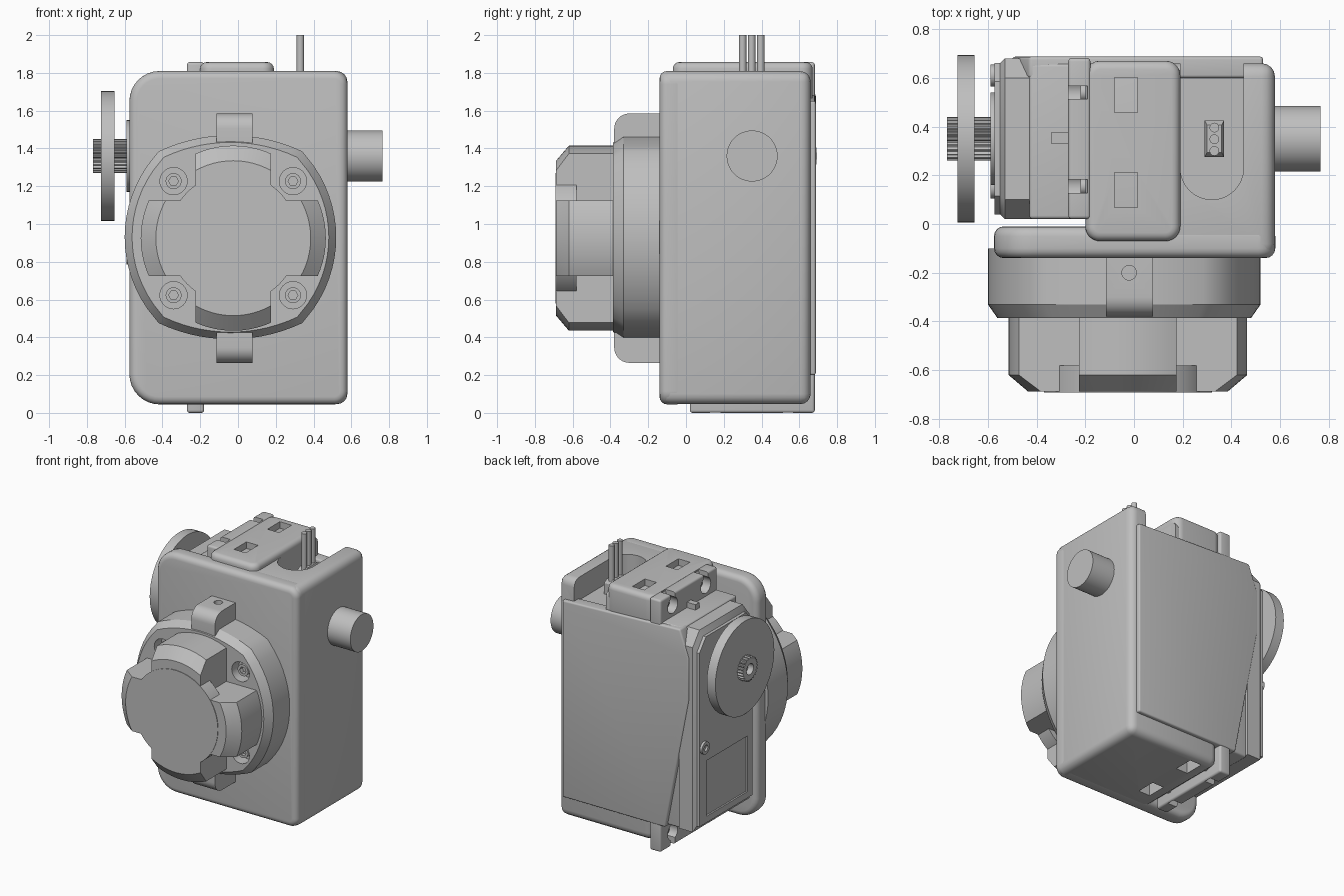
import bpy, bmesh
from math import sin, cos, pi, sqrt

if "Cube" in bpy.data.objects:
    bpy.data.objects.remove(bpy.data.objects["Cube"], do_unlink=True)

grey = bpy.data.materials.new("plain grey")
grey.use_nodes = True
grey.diffuse_color = (0.52, 0.52, 0.52, 1)
grey.node_tree.nodes["Principled BSDF"].inputs["Base Color"].default_value = (0.52, 0.52, 0.52, 1)

PLACE = {"x": lambda u, v, t: (t, u, v),
         "y": lambda u, v, t: (u, t, v),
         "z": lambda u, v, t: (u, v, t)}


def activate(ob):
    bpy.ops.object.select_all(action="DESELECT")
    ob.select_set(True)
    bpy.context.view_layer.objects.active = ob


def bevel(ob, width, segments=4):
    activate(ob)
    m = ob.modifiers.new("bevel", "BEVEL")
    m.width, m.segments, m.limit_method = width, segments, "ANGLE"
    m.angle_limit = 0.7
    bpy.ops.object.modifier_apply(modifier=m.name)
    return ob


def loft(name, outline, axis, levels, centre=(0, 0), round_by=0):
    """Stack scaled copies of an outline along an axis and cap both ends."""
    bm = bmesh.new()
    cu, cv = centre
    rings = [[bm.verts.new(PLACE[axis](cu + u * s, cv + v * s, t)) for u, v in outline]
             for t, s in levels]
    n = len(outline)
    for a, b in zip(rings, rings[1:]):
        for i in range(n):
            bm.faces.new((a[i], a[(i + 1) % n], b[(i + 1) % n], b[i]))
    bm.faces.new(rings[0])
    bm.faces.new(rings[-1])
    bmesh.ops.recalc_face_normals(bm, faces=bm.faces[:])
    me = bpy.data.meshes.new(name)
    bm.to_mesh(me)
    bm.free()
    me.materials.append(grey)
    ob = bpy.data.objects.new(name, me)
    bpy.context.collection.objects.link(ob)
    if round_by:
        bevel(ob, round_by)
    return ob


def box(name, x0, x1, y0, y1, z0, z1, round_by=0):
    rect = [(x0, y0), (x1, y0), (x1, y1), (x0, y1)]
    return loft(name, rect, "z", [(z0, 1), (z1, 1)], round_by=round_by)


def circle(n=48):
    return [(cos(2 * pi * i / n), sin(2 * pi * i / n)) for i in range(n)]


def rod(name, axis, centre, r, a, b, n=48):
    return loft(name, circle(n), axis, [(a, r), (b, r)], centre)


def combine(ob, tool, operation="DIFFERENCE"):
    tool.hide_render = True
    activate(ob)
    m = ob.modifiers.new("bool", "BOOLEAN")
    m.object, m.operation, m.solver = tool, operation, "EXACT"
    bpy.ops.object.modifier_apply(modifier=m.name)
    bpy.data.objects.remove(tool, do_unlink=True)


def rounded_rect(x0, x1, z0, z1, r_left, r_right, steps=8):
    pts = []
    corners = [(x1, z1, r_right, -1, -1), (x0, z1, r_left, 1, -1),
               (x0, z0, r_left, 1, 1), (x1, z0, r_right, -1, 1)]
    for k, (x, z, r, sx, sz) in enumerate(corners):
        for i in range(steps + 1):
            a = (k + i / steps) * pi / 2
            pts.append((x + sx * r + r * cos(a), z + sz * r + r * sin(a)))
    return pts


# Housing: front plate, main box and raised bump over the upper servo ear
loft("front_plate", rounded_rect(-0.575, 0.58, 0.045, 1.81, 0.16, 0.07), "y",
     [(-0.14, 1), (-0.01, 1)], round_by=0.04)
housing = box("housing", -0.18, 0.579, -0.137, 0.66, 0.046, 1.809, 0.055)
bump = loft("ear_bump", rounded_rect(-0.2, 0.19, -0.07, 0.67, 0.06, 0.06), "z",
            [(1.6, 1), (1.857, 1)], round_by=0.035)

# Cable slot: round-ended notch in the top, open at the back
slot = [(0.19, 0.8), (0.19, 0.23)] + \
       [(0.32 - 0.13 * cos(pi * i / 16), 0.23 - 0.13 * sin(pi * i / 16)) for i in range(1, 16)] + \
       [(0.45, 0.23), (0.45, 0.8)]
combine(housing, loft("slot_cutter", slot, "z", [(1.64, 1), (1.9, 1)]))

# Nut pockets at the top and bottom
for y in (0.14, 0.53):
    for ob, z0, z1 in ((bump, 1.74, 1.9), (housing, 0, 0.15)):
        combine(ob, box("pocket_cutter", -0.08, 0.015, y - 0.072, y + 0.072, z0, z1))

# Cable plug and wires
plug = [(-0.04, -0.075), (0.04, -0.075), (0.04, 0.075), (-0.04, 0.075)]
loft("cable_plug", plug, "z", [(1.62, 1), (1.72, 1), (1.75, 0.75)], (0.33, 0.35))
for i in range(3):
    rod("wire", "z", (0.33, 0.3 + 0.048 * i), 0.02, 1.7, 2.0, 16)

# Back cover with slanted edge
cover = [(0.53, 0.2), (0.53, 1.65), (-0.43, 1.69), (-0.5, 1.5), (-0.5, 1.18), (-0.31, 0.2)]
loft("back_cover", cover, "y", [(0.6, 1), (0.687, 1)], round_by=0.012)

# Servo body and its gear cap
box("servo_body", -0.43, -0.1, 0.02, 0.66, 0.21, 1.69, 0.015)
cap_outline = [(-0.33, -0.72), (0.33, -0.72), (0.33, 0.64), (0.25, 0.74), (-0.25, 0.74), (-0.33, 0.64)]
cap = loft("gear_cap", cap_outline, "x", [(-0.42, 1), (-0.53, 1), (-0.55, 0.94), (-0.572, 0.94)], (0.35, 0.94))
combine(cap, box("label_cutter", -0.6, -0.56, 0.1, 0.58, 0.31, 0.72))
rod("output_boss", "x", (0.35, 1.36), 0.19, -0.5, -0.59)
for y, z in ((0.61, 0.83), (0.15, 0.95)):
    screw = rod("cap_screw", "x", (y, z), 0.045, -0.54, -0.59, 24)
    combine(screw, rod("screw_cutter", "x", (y, z), 0.022, -0.575, -0.62, 16))
box("top_rib", -0.34, -0.27, 0.33, 0.375, 1.67, 1.73)

# Slotted mounting ears
for name, z0, z1, zh in (("upper_ear", 1.6, 1.857, 1.77), ("lower_ear", 0.0, 0.27, 0.1)):
    ear = box(name, -0.27, -0.179, 0.02, 0.682, z0, z1, 0.015)
    tip = 1.9 if zh > 1 else -0.1
    for y in (0.155, 0.54):
        combine(ear, rod("hole_cutter", "x", (y, zh), 0.058, -0.3, -0.19, 24))
        combine(ear, box("slit_cutter", -0.3, -0.19, y - 0.027, y + 0.027, min(zh, tip), max(zh, tip)))
        rod("ear_bolt", "x", (y, zh), 0.035, -0.15, -0.22, 20)

# Splined output shaft and disc horn
teeth = [(u * r, v * r) for i, (u, v) in enumerate(circle(96))
         for r in [0.09 if i % 4 < 2 else 0.078]]
shaft = loft("splined_shaft", teeth, "x", [(-0.56, 1), (-0.768, 1)], (0.35, 1.36))
combine(shaft, rod("bore_cutter", "x", (0.35, 1.36), 0.04, -0.7, -0.8, 24))
rod("horn_disc", "x", (0.35, 1.36), 0.343, -0.655, -0.725, 72)

# Opposite pivot pin
rod("pivot_pin", "x", (0.35, 1.36), 0.135, 0.5, 0.765)

# Front flange: a square with four bowed sides
side = [(-0.38 + 0.76 * i / 14) for i in range(15)]
bow_x = lambda t: 0.56 - (0.66 - sqrt(0.66 ** 2 - t * t))
bow_z = lambda t: 0.54 - (0.89 - sqrt(0.89 ** 2 - t * t))
outline = [(bow_x(t), t) for t in side] + [(-t, bow_z(t)) for t in side] + \
          [(-bow_x(t), -t) for t in side] + [(t, -bow_z(t)) for t in side]
flange = loft("flange", outline, "y", [(-0.1, 1), (-0.33, 1), (-0.386, 0.93)], (-0.04, 0.93))
CX, CZ = -0.025, 0.925
for sx in (-1, 1):
    for sz in (-1, 1):
        c = (CX + sx * 0.316, CZ + sz * 0.302)
        combine(flange, rod("screw_hole_cutter", "y", c, 0.072, -0.3, -0.5, 32))
        head = rod("flange_screw", "y", c, 0.042, -0.25, -0.36, 32)
        combine(head, rod("socket_cutter", "y", c, 0.026, -0.33, -0.4, 6))

# Clips above and below the flange, with rounded outer front corner
for name, s in (("upper_clip", 1), ("lower_clip", -1)):
    arc = [(-0.3 - 0.08 * sin(i * pi / 16), CZ + s * (0.58 + 0.08 * cos(i * pi / 16))) for i in range(9)]
    prof = [(-0.1, CZ + s * 0.5), (-0.1, CZ + s * 0.66)] + arc + [(-0.38, CZ + s * 0.5)]
    clip = loft(name, prof, "x", [(-0.115, 1), (0.078, 1)])
    ends = sorted((CZ + s * 0.54, CZ + s * 0.7))
    combine(clip, rod("pin_hole_cutter", "z", (-0.02, -0.2), 0.03, ends[0], ends[1], 24))

# Knob: chamfered round cut down to a four-armed cross, plus a centre disc
arms = loft("knob_arms", circle(72), "y", [(-0.36, 0.49), (-0.62, 0.49), (-0.688, 0.41)], (CX, CZ))
w, e = 0.2, 0.6
quarter = [(e, -w), (e, w), (w, w)]
cross = []
for k in range(4):
    c, s = round(cos(k * pi / 2)), round(sin(k * pi / 2))
    cross += [(c * u - s * v, s * u + c * v) for u, v in quarter]
combine(arms, loft("cross_cutter", cross, "y", [(-0.3, 1), (-0.8, 1)], (CX, CZ)), "INTERSECT")
rod("knob_disc", "y", (CX, CZ), 0.345, -0.58, -0.692, 72)

# Smooth curved faces, keep edges sharp
for ob in bpy.context.scene.objects:
    if ob.type == "MESH":
        activate(ob)
        bpy.ops.object.shade_smooth_by_angle(angle=0.5)
